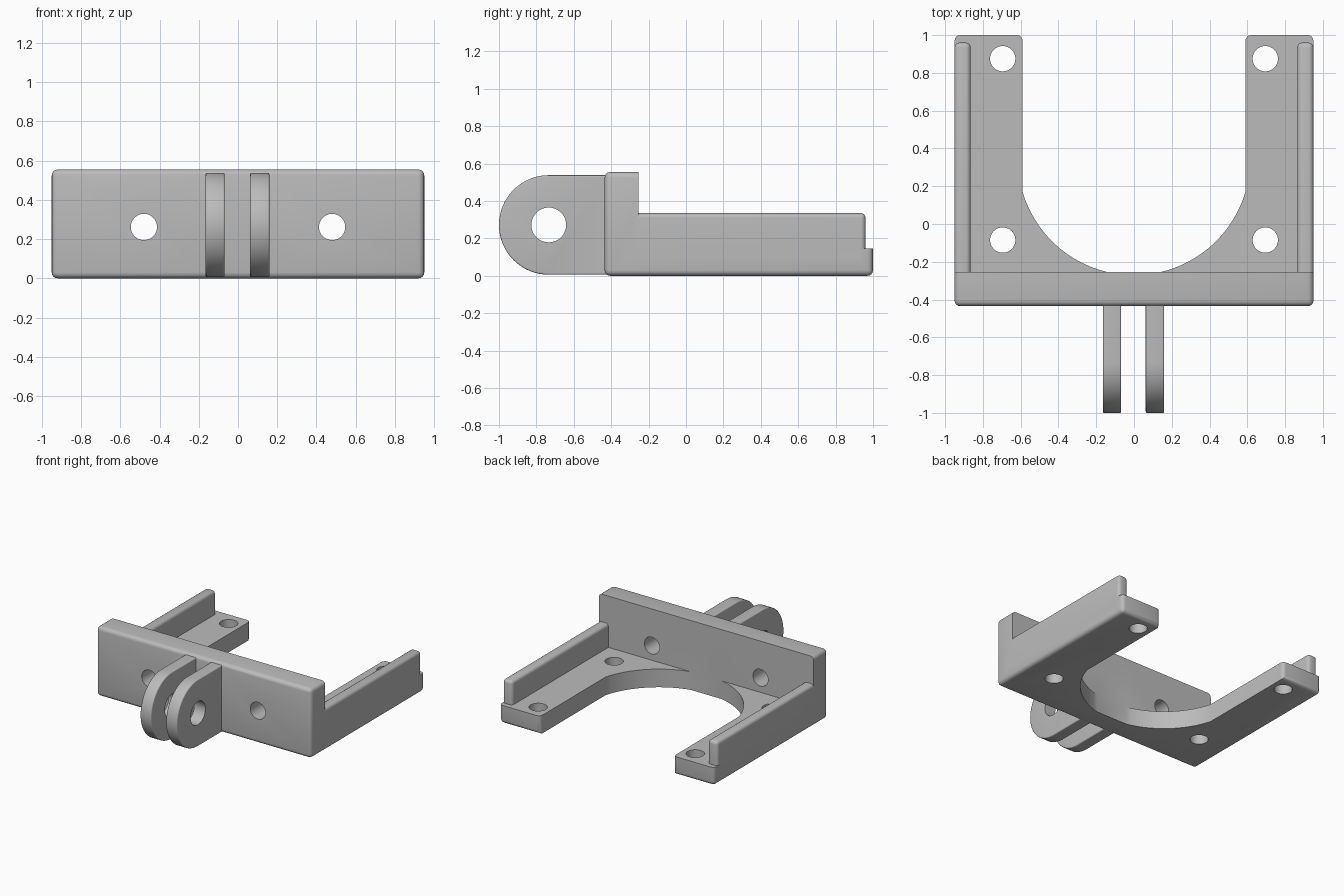
import bpy, bmesh, math
from mathutils import Vector

if "Cube" in bpy.data.objects:
    bpy.data.objects.remove(bpy.data.objects["Cube"])

grey = bpy.data.materials.new("plain_grey")
grey.use_nodes = True
grey.diffuse_color = (0.5, 0.5, 0.5, 1)
grey.node_tree.nodes["Principled BSDF"].inputs["Base Color"].default_value = (0.5, 0.5, 0.5, 1)


def prism(name, outline, axis, lo, hi, radius=0, rounded=None):
    """Extrude a 2D outline along an axis, then round the edges chosen by midpoint."""
    place = {"x": lambda a, b, t: (t, a, b),
             "y": lambda a, b, t: (a, t, b),
             "z": lambda a, b, t: (a, b, t)}[axis]
    bm = bmesh.new()
    ends = [[bm.verts.new(place(a, b, t)) for a, b in outline] for t in (lo, hi)]
    for ring in ends:
        bm.faces.new(ring)
    n = len(outline)
    for i in range(n):
        j = (i + 1) % n
        bm.faces.new((ends[0][i], ends[0][j], ends[1][j], ends[1][i]))
    bmesh.ops.recalc_face_normals(bm, faces=bm.faces)
    if rounded:
        edges = [e for e in bm.edges if rounded((e.verts[0].co + e.verts[1].co) / 2)]
        bmesh.ops.bevel(bm, geom=edges, offset=radius, segments=4,
                        profile=0.5, affect='EDGES')
    mesh = bpy.data.meshes.new(name)
    bm.to_mesh(mesh)
    bm.free()
    mesh.materials.append(grey)
    obj = bpy.data.objects.new(name, mesh)
    bpy.context.collection.objects.link(obj)
    return obj


def arc(cx, cy, r, start, end, steps):
    angles = [math.radians(start + (end - start) * i / steps) for i in range(steps + 1)]
    return [(cx + r * math.cos(a), cy + r * math.sin(a)) for a in angles]


def rect(x0, x1, y0, y1):
    return [(x0, y0), (x1, y0), (x1, y1), (x0, y1)]


def combine(target, tool, operation):
    mod = target.modifiers.new(operation.lower(), 'BOOLEAN')
    mod.operation = operation
    mod.solver = 'EXACT'
    mod.object = tool
    bpy.context.view_layer.objects.active = target
    bpy.ops.object.modifier_apply(modifier=mod.name)
    bpy.data.objects.remove(tool)


def drill(target, axis, a, b, r, lo, hi):
    combine(target, prism("drill", arc(a, b, r, 0, 352.5, 47), axis, lo, hi), 'DIFFERENCE')


HALF, FRONT, INNER, BACK = 0.95, -0.435, -0.255, 1.0
FLOOR, TOP = 0.145, 0.555

# Rounded block that becomes the front wall and the floor
bracket = prism("bracket", rect(-HALF, HALF, FRONT, BACK), "z", 0, TOP, 0.03,
                lambda m: not (m.z > TOP - 0.01 and m.y > BACK - 0.01))
combine(bracket, prism("space_above_floor", rect(-2, 2, INNER, 2), "z", FLOOR, 2), 'DIFFERENCE')

# U-shaped opening with an arched end and rounded leg tips
side, cy, r = 0.59, 0.344, 0.615
a_side = math.degrees(math.acos(side / r))
a_flat = math.degrees(math.asin((cy - INNER) / r))
half = arc(0, cy, r, -a_flat, -a_side, 16)
half += arc(side + 0.03, BACK - 0.03, 0.03, 180, 90, 4)
half.append((side + 0.03, BACK + 0.2))
slot = half + [(-x, y) for x, y in reversed(half)]
combine(bracket, prism("opening", slot, "z", -1, 1), 'DIFFERENCE')

# Side rails
for s in (-1, 1):
    x0, x1 = sorted((s * 0.865, s * HALF))
    rail = prism("rail", rect(x0, x1, -0.3, 0.96), "z", 0.1, 0.335, 0.025,
                 lambda m: m.z > 0.33 or (m.y > 0.95 and m.z > 0.11))
    combine(bracket, rail, 'UNION')

# Holes in the floor and the front wall
for s in (-1, 1):
    for y in (0.875, -0.085):
        drill(bracket, "z", s * 0.695, y, 0.067, -1, 1)
    drill(bracket, "y", s * 0.48, 0.262, 0.067, -0.6, 0)

# Pair of hinge lugs
hinge_y, hinge_z, hinge_r = -0.734, 0.272, 0.266
outline = arc(hinge_y, hinge_z, hinge_r, 90, 270, 32)
outline += [(FRONT + 0.05, hinge_z - hinge_r), (FRONT + 0.05, hinge_z + hinge_r)]
for x0, x1 in ((-0.165, -0.068), (0.062, 0.16)):
    lug = prism("hinge_lug", outline, "x", x0, x1, 0.008,
                lambda m: m.y < FRONT + 0.04 and min(abs(m.x - x0), abs(m.x - x1)) < 0.001)
    drill(lug, "x", hinge_y, hinge_z, 0.093, -1, 1)
    combine(bracket, lug, 'UNION')

# Smooth the curves and keep the hard edges
bpy.ops.object.select_all(action='DESELECT')
bracket.select_set(True)
bpy.context.view_layer.objects.active = bracket
bpy.ops.object.shade_smooth_by_angle(angle=math.radians(30))
